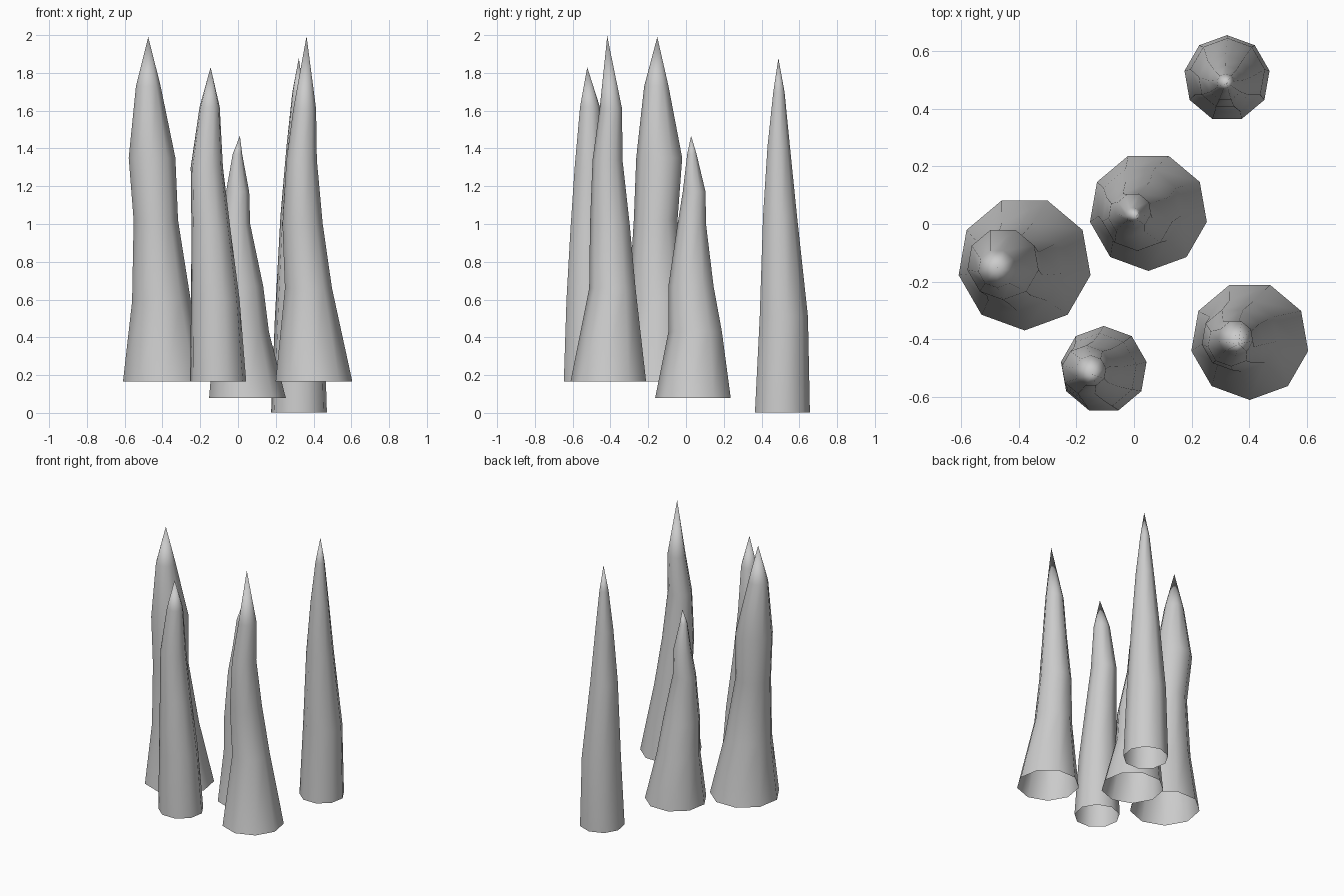
import bpy, bmesh, math

SIDES = 9


def spike(name, phase, rings, tip):
    """Open-bottomed tapering spike; each ring is (x, y, z, radius)."""
    bm = bmesh.new()
    loops = []
    for x, y, z, r in rings:
        loop = []
        for i in range(SIDES):
            a = math.radians(phase) + i * math.tau / SIDES
            loop.append(bm.verts.new((x + 1.02 * r * math.cos(a), y + 1.02 * r * math.sin(a), z)))
        loops.append(loop)
    top = bm.verts.new(tip)
    for i in range(SIDES):
        j = (i + 1) % SIDES
        for low, high in zip(loops, loops[1:]):
            bm.faces.new((low[i], low[j], high[j], high[i]))
        bm.faces.new((loops[-1][i], loops[-1][j], top))
    for f in bm.faces:
        f.smooth = True
    mesh = bpy.data.meshes.new(name)
    bm.to_mesh(mesh)
    bm.free()
    bpy.context.collection.objects.link(bpy.data.objects.new(name, mesh))


# Left, thickest spike
spike("left_spike", -10, [
    (-0.38, -0.137, 0.165, 0.228), (-0.405, -0.145, 0.59, 0.155),
    (-0.435, -0.157, 1.02, 0.117), (-0.455, -0.138, 1.35, 0.123),
    (-0.475, -0.155, 1.73, 0.065)], (-0.475, -0.152, 1.99))

# Slim spike at the front
spike("front_spike", 10, [
    (-0.105, -0.505, 0.165, 0.148), (-0.12, -0.51, 0.6, 0.128),
    (-0.143, -0.513, 0.97, 0.103), (-0.165, -0.508, 1.3, 0.085),
    (-0.15, -0.51, 1.62, 0.053)], (-0.145, -0.523, 1.83))

# Shortest spike in the middle
spike("middle_spike", -10, [
    (0.05, 0.043, 0.08, 0.202), (0.02, 0.053, 0.43, 0.143),
    (0.012, 0.03, 0.67, 0.121), (-0.012, 0.033, 1.0, 0.076),
    (-0.002, 0.045, 1.17, 0.061), (-0.003, 0.032, 1.37, 0.025)],
    (0.01, 0.027, 1.467))

# Tall spike on the right
spike("right_spike", -10, [
    (0.402, -0.405, 0.167, 0.202), (0.373, -0.386, 0.66, 0.124),
    (0.342, -0.4, 1.0, 0.106), (0.337, -0.413, 1.34, 0.08),
    (0.353, -0.396, 1.61, 0.06)], (0.363, -0.417, 1.995))

# Straight spike at the back
spike("back_spike", 10, [
    (0.323, 0.506, 0.003, 0.147), (0.325, 0.514, 0.51, 0.129),
    (0.316, 0.495, 1.04, 0.091), (0.317, 0.489, 1.41, 0.06),
    (0.318, 0.491, 1.7, 0.03)], (0.322, 0.489, 1.878))
